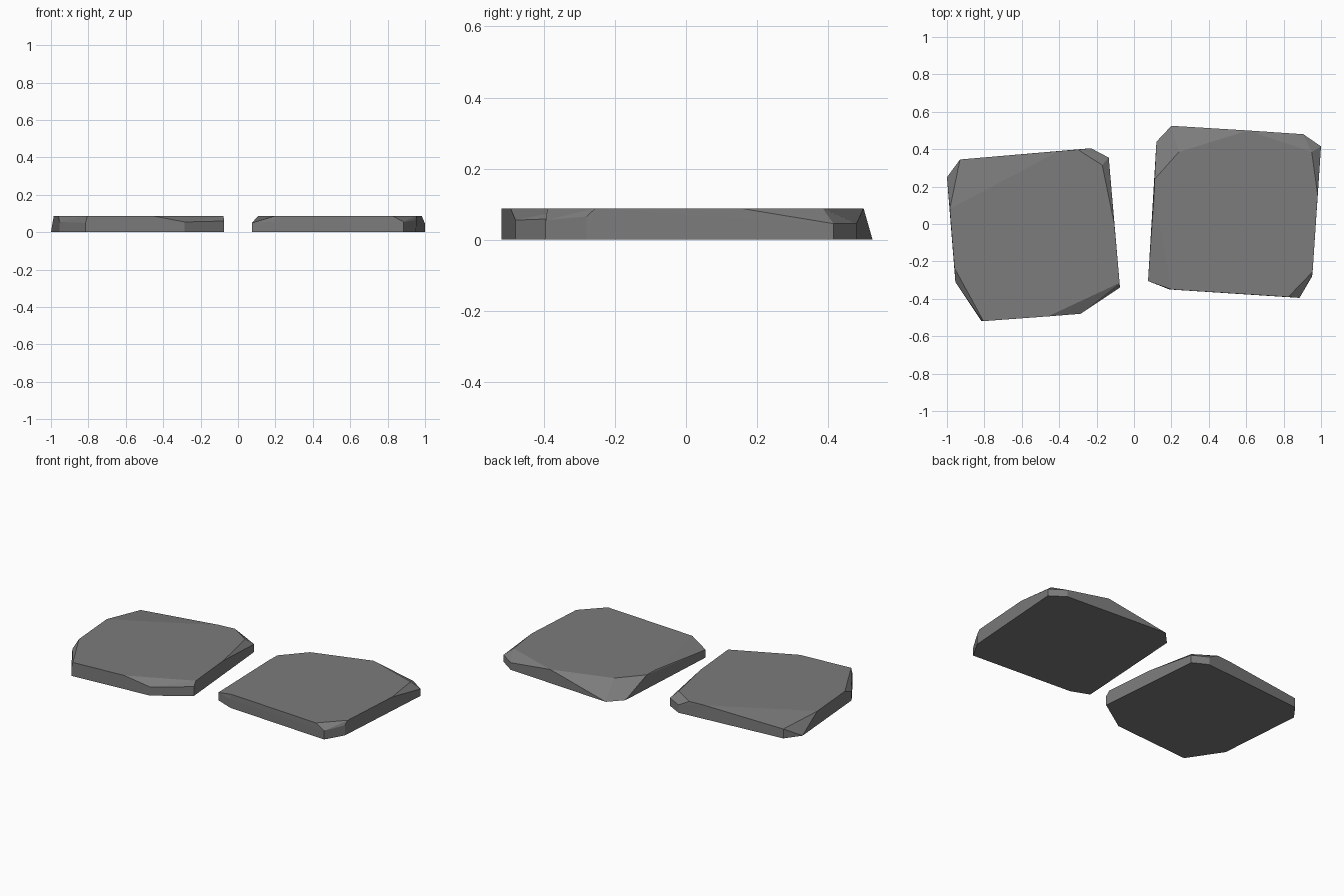
import bpy, bmesh

if "Cube" in bpy.data.objects:
    bpy.data.objects.remove(bpy.data.objects["Cube"])

T = 0.088  # slab thickness

stone = bpy.data.materials.new("slate grey")
stone.diffuse_color = (0.2, 0.2, 0.2, 1)
stone.use_nodes = True
stone.node_tree.nodes["Principled BSDF"].inputs["Base Color"].default_value = stone.diffuse_color


def slab(name, outline, top):
    """Chipped slab: outline gives (x, y, height of the side wall), top gives the upper face."""
    pts = [(x, y, 0) for x, y, z in outline]
    pts += [(x, y, z) for x, y, z in outline if z > 0]
    pts += [(x, y, T) for x, y in top]
    bm = bmesh.new()
    for p in pts:
        bm.verts.new(p)
    res = bmesh.ops.convex_hull(bm, input=bm.verts[:])
    loose = [v for v in bm.verts if not v.link_faces]
    bmesh.ops.delete(bm, geom=loose, context='VERTS')
    bmesh.ops.dissolve_limit(bm, angle_limit=0.02, verts=bm.verts[:], edges=bm.edges[:])
    bmesh.ops.recalc_face_normals(bm, faces=bm.faces[:])
    me = bpy.data.meshes.new(name)
    bm.to_mesh(me)
    bm.free()
    me.materials.append(stone)
    ob = bpy.data.objects.new(name, me)
    bpy.context.collection.objects.link(ob)


# left stepping stone
slab("left_slab",
     [(-1.0, 0.25, 0), (-0.93, 0.345, 0.06), (-0.23, 0.405, 0.05), (-0.135, 0.355, 0.05),
      (-0.075, -0.34, 0.06), (-0.285, -0.48, 0.055), (-0.815, -0.52, 0.05), (-0.955, -0.31, 0.055)],
     [(-0.985, 0.08), (-0.40, 0.39), (-0.30, 0.398), (-0.17, 0.315), (-0.105, 0.0),
      (-0.077, -0.315), (-0.46, -0.494), (-0.805, -0.519), (-0.96, -0.235)])

# right stepping stone
slab("right_slab",
     [(0.075, -0.305, 0.05), (0.19, -0.35, 0.055), (0.885, -0.395, 0.055), (0.952, -0.28, 0.065),
      (1.0, 0.415, 0.045), (0.905, 0.48, 0.045), (0.20, 0.525, 0), (0.12, 0.44, 0)],
     [(0.108, 0.155), (0.11, 0.24), (0.24, 0.385), (0.61, 0.50), (0.95, 0.385), (0.982, 0.155),
      (0.955, -0.255), (0.825, -0.39), (0.20, -0.35)])
